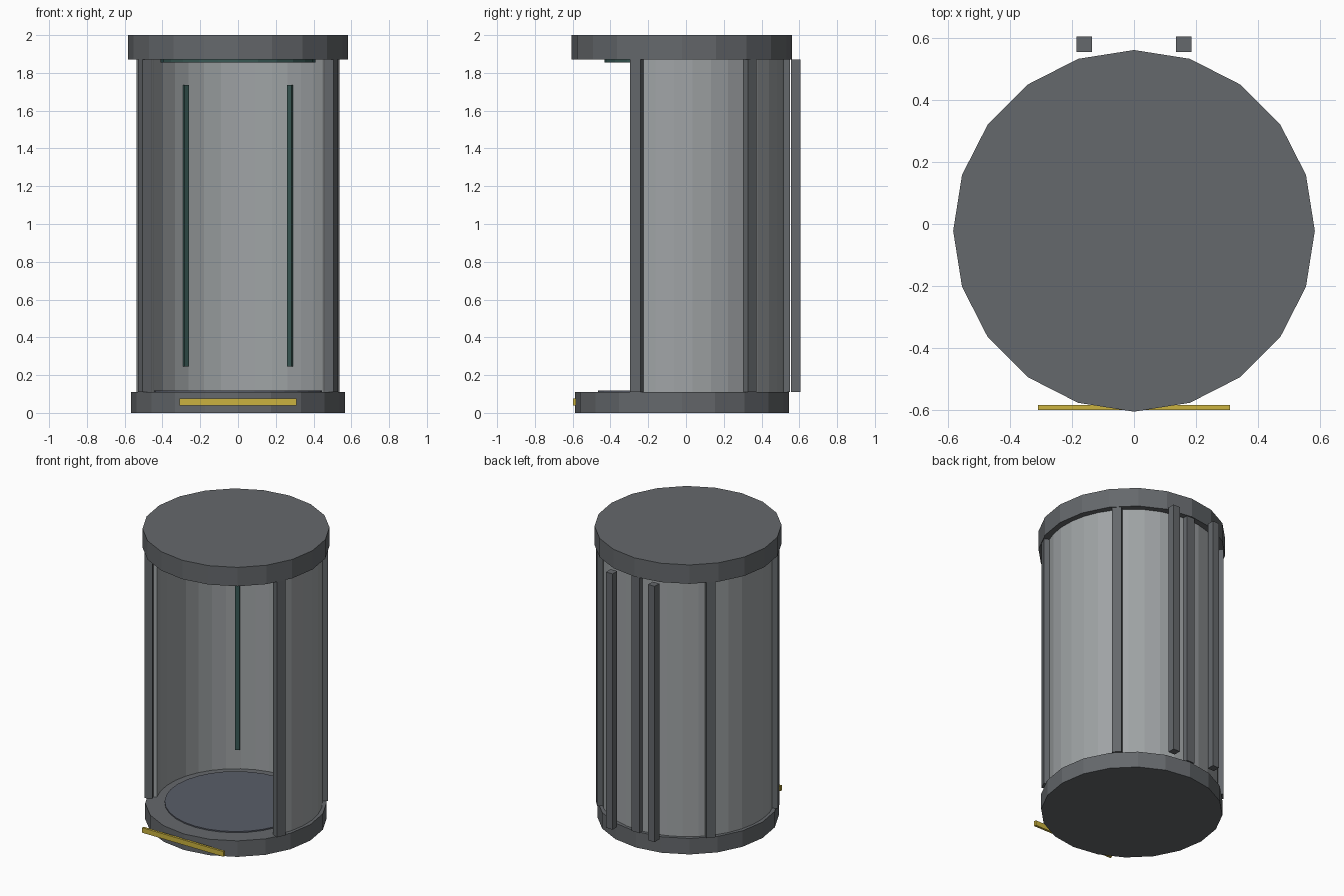
import bpy, bmesh
from math import radians, cos, sin

if "Cube" in bpy.data.objects:
    bpy.data.objects.remove(bpy.data.objects["Cube"])

CY = -0.022          # chamber axis
Z0, Z1 = 0.11, 1.87  # top of base, underside of cap


def material(name, rgb):
    m = bpy.data.materials.new(name)
    m.diffuse_color = (*rgb, 1)
    m.use_nodes = True
    m.node_tree.nodes["Principled BSDF"].inputs["Base Color"].default_value = m.diffuse_color
    return m


DARK = material("dark_metal", (0.13, 0.14, 0.15))
WALL = material("wall_metal", (0.35, 0.37, 0.38))
FLOOR = material("floor_pad", (0.10, 0.11, 0.14))
GREEN = material("green_light", (0.04, 0.10, 0.09))
YELLOW = material("yellow_trim", (0.60, 0.45, 0.05))


def finish(name, bm, mat):
    bmesh.ops.recalc_face_normals(bm, faces=bm.faces)
    me = bpy.data.meshes.new(name)
    bm.to_mesh(me)
    bm.free()
    me.materials.append(mat)
    ob = bpy.data.objects.new(name, me)
    bpy.context.collection.objects.link(ob)
    return ob


def disc(name, r, z0, z1, mat, n=20):
    bm = bmesh.new()
    pts = [(r * cos(radians(360 * i / n)), r * sin(radians(360 * i / n)) + CY) for i in range(n)]
    face = bm.faces.new([bm.verts.new((x, y, z0)) for x, y in pts])
    ext = bmesh.ops.extrude_face_region(bm, geom=[face], use_keep_orig=True)
    top = [v for v in ext["geom"] if isinstance(v, bmesh.types.BMVert)]
    bmesh.ops.translate(bm, verts=top, vec=(0, 0, z1 - z0))
    return finish(name, bm, mat)


def box(name, loc, size, mat, angle=0):
    bm = bmesh.new()
    bmesh.ops.create_cube(bm, size=1)
    bmesh.ops.scale(bm, verts=bm.verts, vec=size)
    ob = finish(name, bm, mat)
    ob.location = loc
    ob.rotation_euler.z = radians(angle)
    return ob


def radial_box(name, angle, r_in, r_out, width, z0, z1, mat):
    r = (r_in + r_out) / 2
    a = radians(angle)
    return box(name, (r * cos(a), r * sin(a) + CY, (z0 + z1) / 2),
               (r_out - r_in, width, z1 - z0), mat, angle)


# Base, floor pad, cap and ceiling light
disc("base", 0.566, 0, Z0, DARK)
disc("floor_pad", 0.445, Z0 - 0.01, Z0 + 0.008, FLOOR, 32)
disc("cap", 0.583, Z1, 2.0, DARK)
disc("ceiling_light", 0.41, Z1 - 0.015, Z1 + 0.01, GREEN, 24)

# Curved wall, open at the front
START, SEGS, R_IN, R_OUT = -25.5, 22, 0.50, 0.54
bm = bmesh.new()
rings = []
for i in range(SEGS + 1):
    a = radians(START + i * (180 - 2 * START) / SEGS)
    rings.append([bm.verts.new((r * cos(a), r * sin(a) + CY, z))
                  for r, z in ((R_IN, Z0), (R_OUT, Z0), (R_OUT, Z1), (R_IN, Z1))])
for p, q in zip(rings, rings[1:]):
    for k in range(4):
        bm.faces.new((p[k], p[(k + 1) % 4], q[(k + 1) % 4], q[k]))
bm.faces.new(rings[0])
bm.faces.new(rings[-1])
finish("curved_wall", bm, WALL)

# Ribs around the wall
for a in (-25.5, 40.5, 90, 139.5, 205.5):
    radial_box("wall_rib", a, 0.523, 0.573, 0.06, Z0, Z1, DARK)

# Paired rear conduits and interior light strips
for s in (-1, 1):
    box("rear_conduit", (s * 0.16, 0.58, (Z0 + Z1) / 2), (0.05, 0.05, Z1 - Z0), DARK)
    radial_box("light_strip", 90 + s * 34, 0.485, 0.505, 0.03, 0.245, 1.735, GREEN)

# Yellow threshold strip
box("threshold_strip", (0, -0.591, 0.0575), (0.62, 0.016, 0.035), YELLOW)
